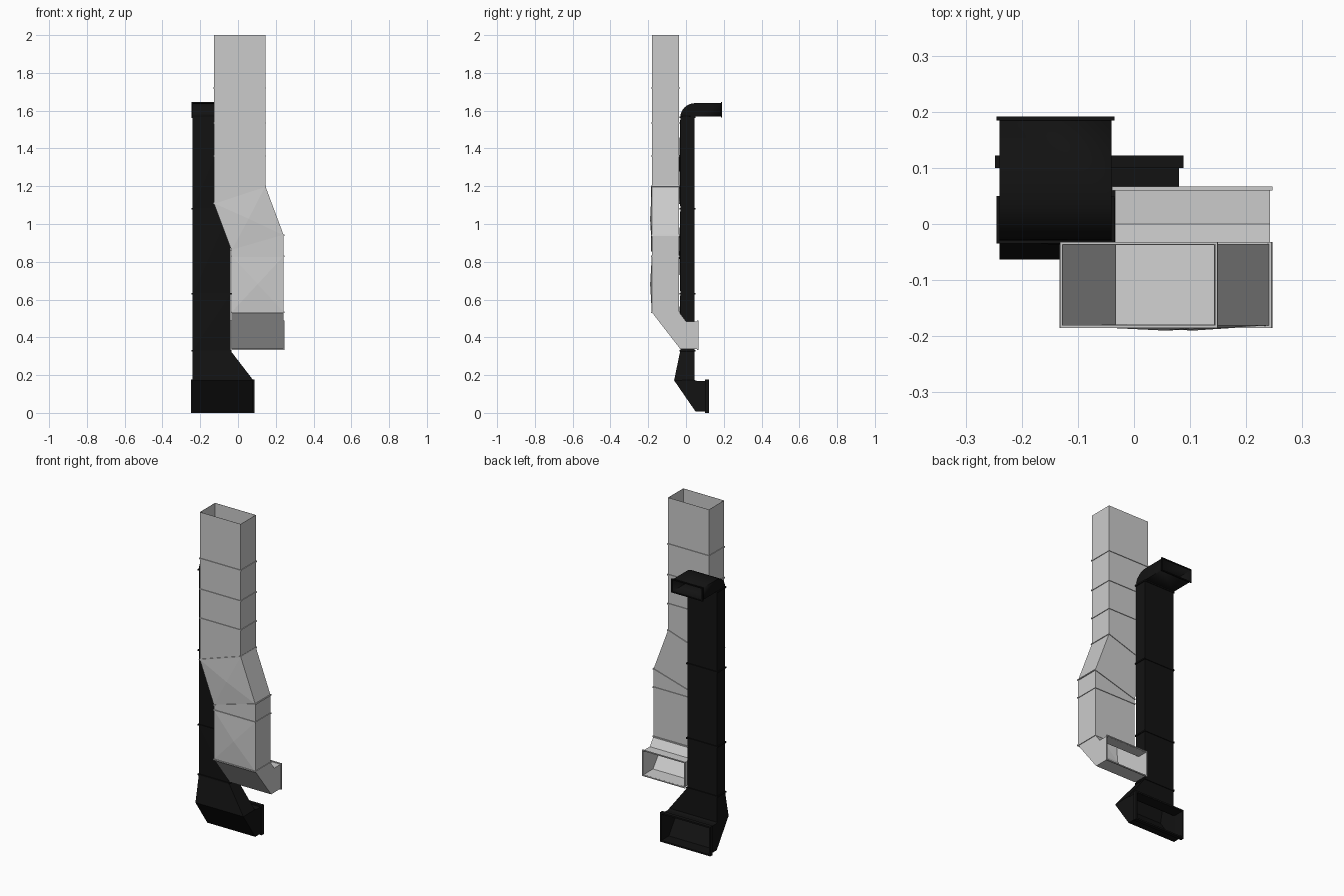
import bpy, bmesh, math
from mathutils import Vector

if "Cube" in bpy.data.objects:
    bpy.data.objects.remove(bpy.data.objects["Cube"])

black = bpy.data.materials.new("black")
black.diffuse_color = (0.006, 0.006, 0.006, 1)
black.use_nodes = True
black.node_tree.nodes["Principled BSDF"].inputs["Base Color"].default_value = black.diffuse_color


def ring(x0, x1, outer, inner, tilt=0.0):
    """Rectangular duct section; outer/inner are (y, z), tilt raises the right side."""
    (yo, zo), (yi, zi) = outer, inner
    return [Vector(p) for p in ((x0, yo, zo), (x1, yo, zo + tilt),
                                (x1, yi, zi + tilt), (x0, yi, zi))]


def make(name, rings, mat=None, closed=False, breaks=(), bulge=0.0, wall=0.0):
    bm = bmesh.new()
    vs = [[bm.verts.new(p) for p in r] for r in rings]
    n = len(vs)
    for i in range(n if closed else n - 1):
        a, b = vs[i], vs[(i + 1) % n]
        for k in range(4):
            q = [a[k], a[(k + 1) % 4], b[(k + 1) % 4], b[k]]
            if k == 0 and i in breaks:
                # cross-broken sheet: shallow pyramid on the front face
                c = sum((v.co for v in q), Vector()) / 4 + Vector((0, -bulge, 0))
                cv = bm.verts.new(c)
                for j in range(4):
                    bm.faces.new((q[j], q[(j + 1) % 4], cv))
            else:
                bm.faces.new(q)
    bmesh.ops.recalc_face_normals(bm, faces=bm.faces)
    me = bpy.data.meshes.new(name)
    bm.to_mesh(me)
    bm.free()
    ob = bpy.data.objects.new(name, me)
    bpy.context.collection.objects.link(ob)
    if mat:
        me.materials.append(mat)
    if wall:
        m = ob.modifiers.new("sheet", 'SOLIDIFY')
        m.thickness = wall
        m.offset = -1
    return ob


def flange(name, r, mat=None, e=0.005, t=0.008, shift=0.0):
    """Rectangular collar around a duct section."""
    u, v = (r[1] - r[0]).normalized(), (r[3] - r[0]).normalized()
    n = u.cross(v).normalized()
    signs = ((-1, -1), (1, -1), (1, 1), (-1, 1))

    def lay(d, h):
        return [p + u * s * d + v * w * d + n * (h + shift)
                for p, (s, w) in zip(r, signs)]
    make(name, [lay(-0.001, -t / 2), lay(e, -t / 2), lay(e, t / 2),
                lay(-0.001, t / 2)], mat, closed=True)


# Grey duct: straight riser, sideways offset, lower riser, rear-facing elbow
F, B = -0.181, -0.036


def level(x0, x1, z, tilt=0.0):
    return ring(x0, x1, (F, z), (B, z), tilt)


L0, L1, U0, U1 = -0.034, 0.242, -0.128, 0.145
upper = [level(U0, U1, z) for z in (2.0, 1.72, 1.535, 1.36)]
offset = [level(U0, U1, 1.11, 0.09), level(L0, L1, 0.86, 0.08)]
lower = [level(L0, L1, 0.83), level(L0, L1, 0.533)]
elbow = [ring(L0, L1, (-0.03, 0.338), (0.0, 0.485)),
         ring(L0, L1, (0.06, 0.338), (0.06, 0.485))]
make("grey_duct", upper + offset + lower + elbow, breaks=(4, 6), bulge=0.009, wall=0.002)
for i, r in enumerate(upper[1:] + offset + lower):
    flange(f"grey_seam_{i}", r, e=0.004, t=0.007)
flange("grey_outlet_flange", elbow[-1], e=0.005, t=0.007, shift=-0.003)

# Black duct: curved top elbow, long riser
X0, X1, YF, YB = -0.24, -0.04, -0.03, 0.045
arc = [ring(X0, X1, (0.188, 1.64), (0.188, 1.568))]
for i in range(7):
    a = math.radians(90 - 15 * i)
    c, s = math.cos(a), math.sin(a)
    arc.append(ring(X0, X1, (0.048 - 0.078 * c, 1.565 + 0.075 * s),
                    (0.048 - 0.003 * c, 1.565 + 0.003 * s)))
top = make("black_top_elbow", arc, black, wall=0.002)
bpy.context.view_layer.objects.active = top
top.select_set(True)
bpy.ops.object.shade_smooth_by_angle()
top.select_set(False)
flange("black_outlet_flange", arc[0], black, e=0.005, t=0.007)

riser = [ring(X0, X1, (YF, z), (YB, z)) for z in (1.565, 1.08, 0.63, 0.33)]
make("black_riser", riser, black, breaks=(0, 1, 2), bulge=0.007, wall=0.002)
for i, r in enumerate(riser):
    flange(f"black_seam_{i}", r, black, e=0.005, t=0.008,
           shift=0.01 if i == 0 and r[0].z < 0 else 0)

# Black boot: widens sideways, then turns to the rear outlet
W = 0.08
boot = [riser[-1],
        ring(X0, W, (-0.063, 0.172), (YB, 0.174)),
        ring(X0, W, (0.05, 0.008), (0.06, 0.169)),
        ring(X0, W, (0.12, 0.008), (0.12, 0.169))]
make("black_boot", boot, black, wall=0.002)
flange("black_boot_flange", boot[-1], black, e=0.008, t=0.022, shift=0.009)
